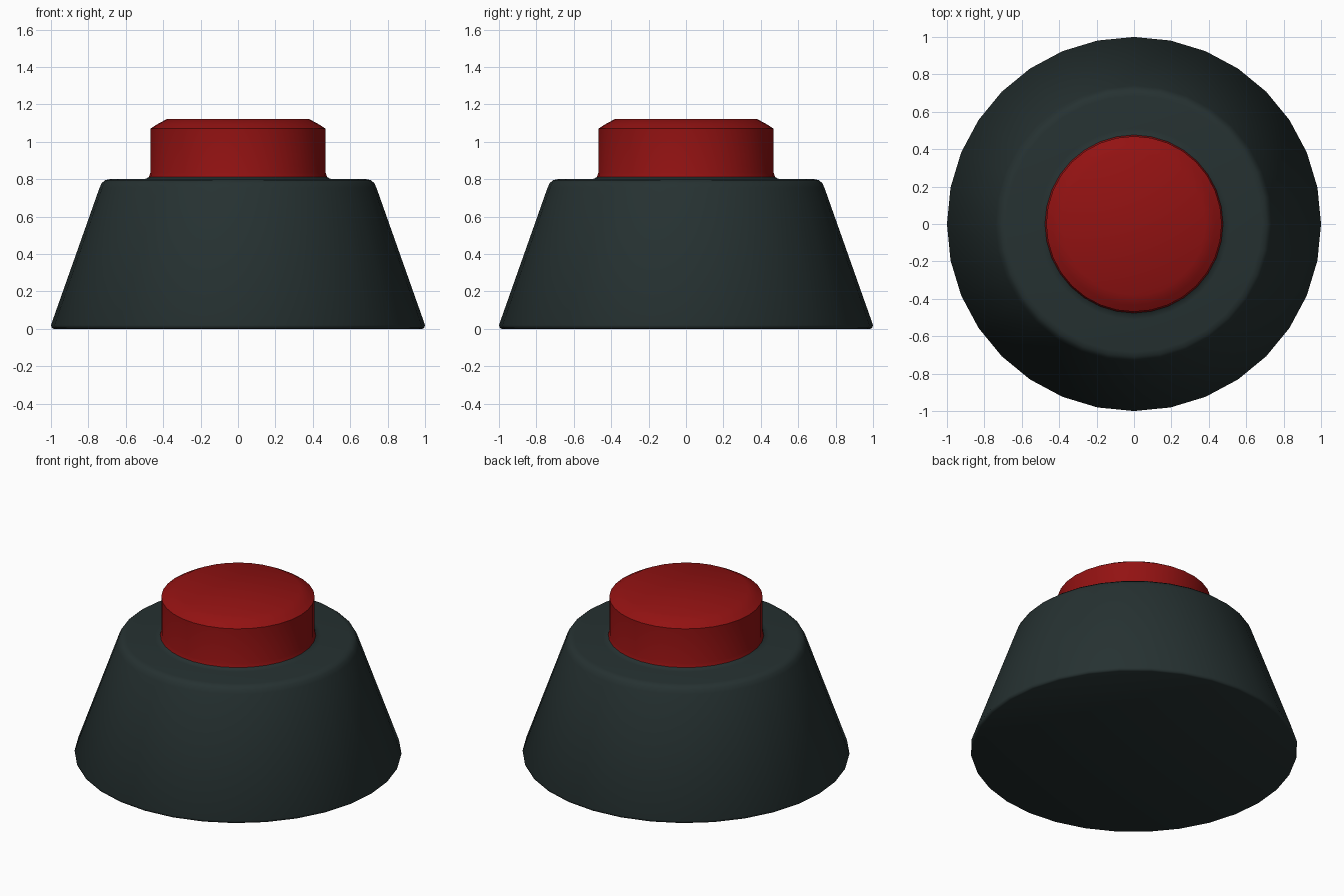
import bpy, bmesh, math

if "Cube" in bpy.data.objects:
    bpy.data.objects.remove(bpy.data.objects["Cube"])

SIDES = 32


def material(name, rgb):
    m = bpy.data.materials.new(name)
    m.diffuse_color = (*rgb, 1)
    m.use_nodes = True
    m.node_tree.nodes["Principled BSDF"].inputs["Base Color"].default_value = m.diffuse_color
    return m


def lathe(name, profile, mat):
    """Spin an (radius, z) profile around z; radius 0 becomes a pole."""
    bm = bmesh.new()
    rings = []
    for r, z in profile:
        if r == 0:
            rings.append([bm.verts.new((0, 0, z))] * SIDES)
        else:
            rings.append([bm.verts.new((r * math.cos(2 * math.pi * i / SIDES),
                                        r * math.sin(2 * math.pi * i / SIDES), z))
                          for i in range(SIDES)])
    for a, b in zip(rings, rings[1:]):
        for i in range(SIDES):
            j = (i + 1) % SIDES
            bm.faces.new(list(dict.fromkeys((a[i], a[j], b[j], b[i]))))
    bmesh.ops.recalc_face_normals(bm, faces=bm.faces)
    mesh = bpy.data.meshes.new(name)
    bm.to_mesh(mesh)
    bm.free()
    mesh.materials.append(mat)
    ob = bpy.data.objects.new(name, mesh)
    bpy.context.collection.objects.link(ob)
    bpy.ops.object.select_all(action='DESELECT')
    ob.select_set(True)
    bpy.context.view_layer.objects.active = ob
    bpy.ops.object.shade_smooth_by_angle(angle=math.radians(50))
    return ob


slate = material("dark slate", (0.019, 0.031, 0.031))
red = material("deep red", (0.29, 0.006, 0.006))

# Tapered base with rounded shoulder and a small fillet around the button
lathe("base", [(0, 0), (0.985, 0), (0.995, 0.005), (1.0, 0.02),
               (0.74, 0.755), (0.728, 0.78), (0.71, 0.795), (0.685, 0.80),
               (0.51, 0.80), (0.49, 0.803), (0.476, 0.812)], slate)

# Push button with a chamfered rim
lathe("button", [(0.476, 0.812), (0.469, 0.835), (0.469, 1.07),
                 (0.435, 1.092), (0.38, 1.122), (0, 1.122)], red)
